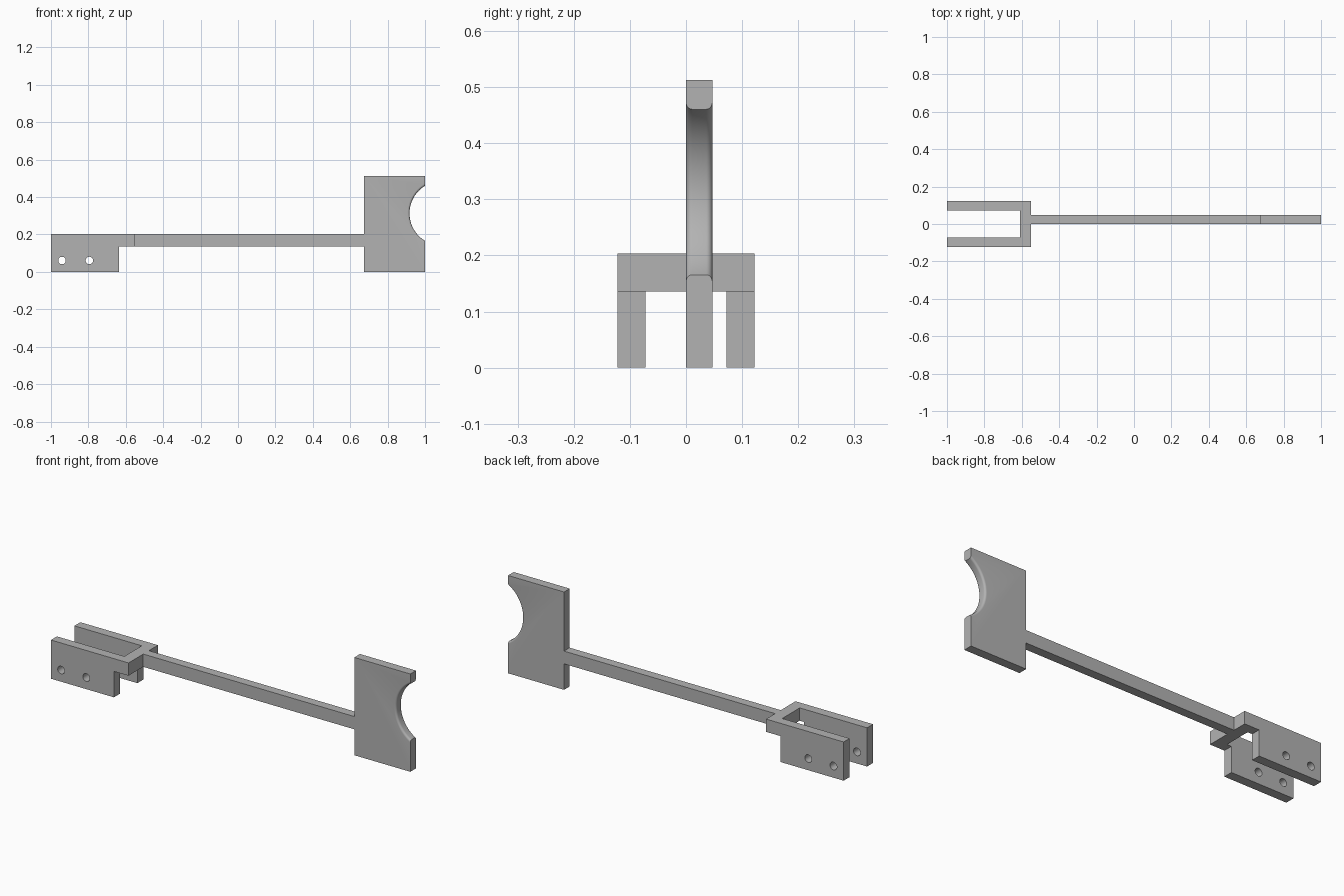
import bpy
import bmesh
from math import asin, cos, sin, sqrt, pi, radians

if "Cube" in bpy.data.objects:
    bpy.data.objects.remove(bpy.data.objects["Cube"], do_unlink=True)

grey = bpy.data.materials.new("plain grey")
grey.use_nodes = True
grey.diffuse_color = (0.45, 0.45, 0.45, 1)
grey.node_tree.nodes["Principled BSDF"].inputs["Base Color"].default_value = grey.diffuse_color


def loft(name, layers):
    """Solid through matching (x, z) outlines, each placed at its own y."""
    bm = bmesh.new()
    rings = [[bm.verts.new((x, y, z)) for x, z in outline] for y, outline in layers]
    bm.faces.new(rings[0])
    bm.faces.new(rings[-1])
    n = len(rings[0])
    for a, b in zip(rings, rings[1:]):
        for i in range(n):
            j = (i + 1) % n
            bm.faces.new((a[i], a[j], b[j], b[i]))
    bmesh.ops.recalc_face_normals(bm, faces=bm.faces)
    mesh = bpy.data.meshes.new(name)
    bm.to_mesh(mesh)
    bm.free()
    mesh.materials.append(grey)
    obj = bpy.data.objects.new(name, mesh)
    bpy.context.collection.objects.link(obj)
    return obj


def extrude(name, outline, y0, y1):
    return loft(name, [(y0, outline), (y1, outline)])


def rect(x0, x1, z0, z1):
    return [(x0, z0), (x1, z0), (x1, z1), (x0, z1)]


def activate(obj):
    bpy.ops.object.select_all(action='DESELECT')
    obj.select_set(True)
    bpy.context.view_layer.objects.active = obj


def cut(obj, cutter):
    mod = obj.modifiers.new("cut", 'BOOLEAN')
    mod.operation = 'DIFFERENCE'
    mod.solver = 'EXACT'
    mod.object = cutter
    activate(obj)
    bpy.ops.object.modifier_apply(modifier=mod.name)
    bpy.data.objects.remove(cutter, do_unlink=True)


# Shared heights of the bar and the fork bridge
LOW, HIGH = 0.136, 0.203
THICK = 0.047

# Fork: stepped side outline, slotted down the middle, pin holes through both cheeks
fork = extrude("fork", [(-1, 0), (-0.635, 0), (-0.635, LOW), (-0.55, LOW),
                        (-0.55, HIGH), (-1, HIGH)], -0.122, 0.122)
cut(fork, extrude("slot_cutter", rect(-1.1, -0.609, -0.1, 0.4), -0.0725, 0.0725))
for hole_x in (-0.941, -0.795):
    circle = [(hole_x + 0.02 * cos(2 * pi * i / 32), 0.061 + 0.02 * sin(2 * pi * i / 32))
              for i in range(32)]
    cut(fork, extrude("hole_cutter", circle, -0.3, 0.3))

# Connecting bar
extrude("connecting_bar", rect(-0.55, 0.675, LOW, HIGH), 0, THICK)

# End plate with a round bite whose rim is filleted on both faces
CX, CZ, R, FILLET = 1.0895, 0.313, 0.1725, 0.011


def plate_outline(r):
    half = asin(sqrt(r * r - (CX - 1) ** 2) / r)
    arc = [(CX - r * cos(a), CZ + r * sin(a))
           for a in (half * (2 * i / 40 - 1) for i in range(41))]
    return [(0.675, 0), (1, 0)] + arc + [(1, 0.513), (0.675, 0.513)]


steps = [i * pi / 12 for i in range(7)]
rim = [(FILLET * (1 - cos(a)), R + FILLET * (1 - sin(a))) for a in steps]
layers = [(y, plate_outline(r)) for y, r in rim]
layers += [(THICK - y, plate_outline(r)) for y, r in reversed(rim)]
end_plate = loft("end_plate", layers)

# Smooth the curved walls, keep the corners crisp
for obj in (fork, end_plate):
    activate(obj)
    bpy.ops.object.shade_smooth_by_angle(angle=radians(30))
